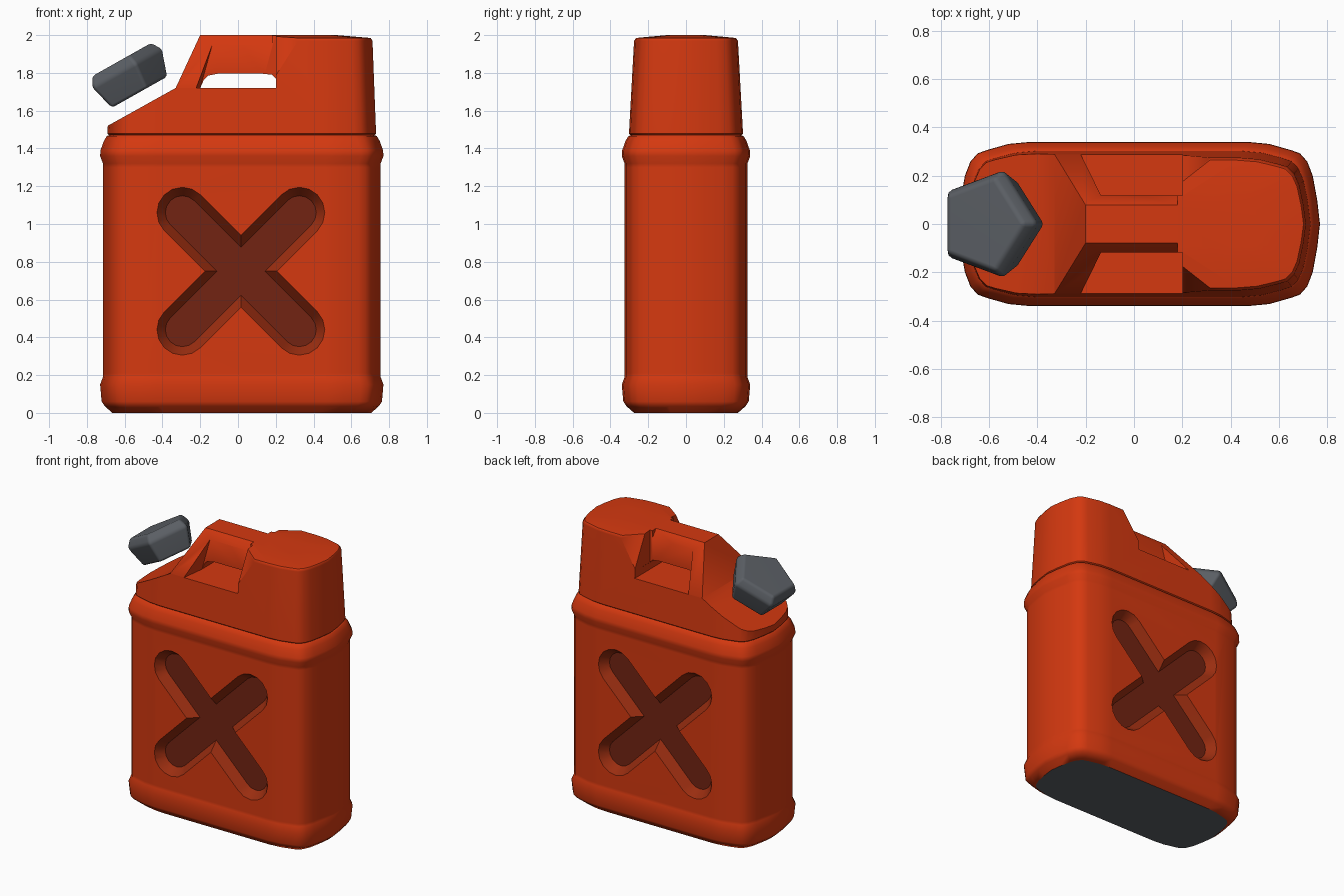
import bpy, bmesh, math
from mathutils import Vector

if "Cube" in bpy.data.objects:
    bpy.data.objects.remove(bpy.data.objects["Cube"])


def material(name, rgb):
    m = bpy.data.materials.new(name)
    m.diffuse_color = (*rgb, 1)
    m.use_nodes = True
    m.node_tree.nodes["Principled BSDF"].inputs["Base Color"].default_value = m.diffuse_color
    return m


RED = material("red plastic", (0.66, 0.04, 0.005))
MID = material("recess wall red", (0.32, 0.026, 0.005))
DARK = material("recess floor red", (0.17, 0.017, 0.006))
GREY = material("grey plastic", (0.105, 0.115, 0.13))


def loft(name, rings, triangulate=False):
    """Skin a list of equal-length point rings and cap both ends."""
    bm = bmesh.new()
    rows = [[bm.verts.new(p) for p in ring] for ring in rings]
    n = len(rows[0])
    for a, b in zip(rows, rows[1:]):
        for i in range(n):
            j = (i + 1) % n
            bm.faces.new((a[i], a[j], b[j], b[i]))
    bm.faces.new(rows[0])
    bm.faces.new(rows[-1])
    if triangulate:
        bmesh.ops.triangulate(bm, faces=bm.faces[:])
    bmesh.ops.recalc_face_normals(bm, faces=bm.faces[:])
    me = bpy.data.meshes.new(name)
    bm.to_mesh(me)
    bm.free()
    ob = bpy.data.objects.new(name, me)
    bpy.context.collection.objects.link(ob)
    return ob


def activate(ob):
    bpy.ops.object.select_all(action='DESELECT')
    ob.select_set(True)
    bpy.context.view_layer.objects.active = ob


def cut(target, cutter):
    cutter.hide_render = True
    mod = target.modifiers.new("cut", 'BOOLEAN')
    mod.operation = 'DIFFERENCE'
    mod.solver = 'EXACT'
    mod.object = cutter
    activate(target)
    bpy.ops.object.modifier_apply(modifier=mod.name)
    bpy.data.objects.remove(cutter)


def prism_y(name, profile, y0, y1):
    return loft(name, [[(x, y, z) for x, z in profile] for y in (y0, y1)])


# Can body: one rounded outline lofted through the height levels
QUARTER = [(1, 0), (0.985, 0.29), (0.96, 0.59), (0.93, 0.76), (0.89, 0.86),
           (0.84, 0.90), (0.72, 0.975), (0.6, 1)]
half = QUARTER + [(-x, y) for x, y in reversed(QUARTER)]
OUTLINE = half + [(x, -y) for x, y in reversed(half[1:-1])]
LEVELS = [(0, 0.685, 0.275), (0.035, 0.725, 0.315), (0.06, 0.742, 0.332),
          (0.15, 0.75, 0.34), (0.19, 0.735, 0.325), (0.21, 0.735, 0.325),
          (1.30, 0.735, 0.325), (1.32, 0.735, 0.325), (1.36, 0.75, 0.34),
          (1.39, 0.748, 0.338), (1.44, 0.73, 0.32), (1.465, 0.715, 0.305),
          (1.47, 0.703, 0.293), (1.478, 0.711, 0.302),
          (1.97, 0.692, 0.275), (1.985, 0.682, 0.264), (2.0, 0.5, 0.1)]
body = loft("can_body", [[(0.02 + hx * x, hy * y, z) for x, y in OUTLINE]
                         for z, hx, hy in LEVELS])

# Sloping shoulder under the cap
cut(body, prism_y("shoulder_cutter", [(-0.9, 1.403), (-0.33, 1.72), (-0.205, 1.99),
                                      (-0.154, 2.1), (-0.9, 2.1)], -0.5, 0.5))

# Handle: side scoops, tapered strut and through hole
for s in (1, -1):
    inner = [(-0.2, 1.72), (0.2, 1.72), (0.2, 2.1), (-0.094, 2.1)]
    outer = [(-0.225, 1.72), (0.2, 1.72), (0.471, 2.1), (-0.119, 2.1)]
    cut(body, loft("scoop_cutter", [[(x, s * 0.118, z) for x, z in inner],
                                    [(x, s * 0.32, z) for x, z in outer]], True))
    wedge = [(0.29, 1.72), (-0.002 + 0.005, 2.1), (0.45, 2.1), (0.45, 1.72)]
    cut(body, loft("strut_cutter", [[(x, s * y, z) for y, z in wedge]
                                    for x in (-0.45, 0.18)]))
cut(body, prism_y("hole_cutter", [(-0.2, 1.72), (0.2, 1.72), (0.205, 1.765), (0.18, 1.79),
                                  (0.12, 1.797), (-0.1, 1.797), (-0.16, 1.785),
                                  (-0.18, 1.765)], -0.2, 0.2))

# Crossed recesses on both broad sides
CX, CZ, REACH = 0.015, 0.75, 0.438


def capsule(radius, y, tilt):
    pts = []
    for end in (0, 1):
        for k in range(9):
            a = math.pi * (end + k / 8) - math.pi / 2
            u = (REACH if end == 0 else -REACH) + radius * math.cos(a)
            v = radius * math.sin(a)
            c, d = math.cos(tilt), math.sin(tilt)
            pts.append((CX + u * c - v * d, y, CZ + u * d + v * c))
    return pts


for s in (1, -1):
    for tilt in (math.pi / 4, -math.pi / 4):
        cut(body, loft("cross_cutter", [capsule(0.09, s * 0.265, tilt),
                                        capsule(0.161, s * 0.36, tilt)]))

# Body colours: grey underside, darker recesses
body.data.materials.clear()
for m in (RED, MID, DARK, GREY):
    body.data.materials.append(m)
for f in body.data.polygons:
    c = f.center
    f.material_index = 0
    if f.normal.z < -0.9 and c.z < 0.01:
        f.material_index = 3
    elif abs(c.x - CX) < 0.46 and 0.28 < c.z < 1.22 and abs(c.y) < 0.32:
        f.material_index = 2 if abs(c.y) < 0.27 else 1

# Five-sided cap, tilted to match the shoulder and floating above it
along, axis = Vector((0.87, 0, 0.49)), Vector((-0.49, 0, 0.87))
centre, side = Vector((-0.585, 0, 1.78)), Vector((0, 1, 0))
rings = []
for r, h in ((0.188, -0.103), (0.236, 0.04), (0.2, 0.094)):
    rings.append([centre + axis * h + along * (r * math.cos(k * math.tau / 5))
                  + side * (r * math.sin(k * math.tau / 5)) for k in range(5)])
cap = loft("cap", rings)
cap.data.materials.append(GREY)
bev = cap.modifiers.new("soft edges", 'BEVEL')
bev.width = 0.015
bev.segments = 2
bev.limit_method = 'ANGLE'
bev.angle_limit = math.radians(20)
activate(cap)
bpy.ops.object.modifier_apply(modifier=bev.name)

# Smooth shading with crisp cut edges
for ob in (body, cap):
    activate(ob)
    bpy.ops.object.shade_smooth_by_angle(angle=math.radians(40))
    wn = ob.modifiers.new("clean shading", 'WEIGHTED_NORMAL')
    wn.keep_sharp = True
